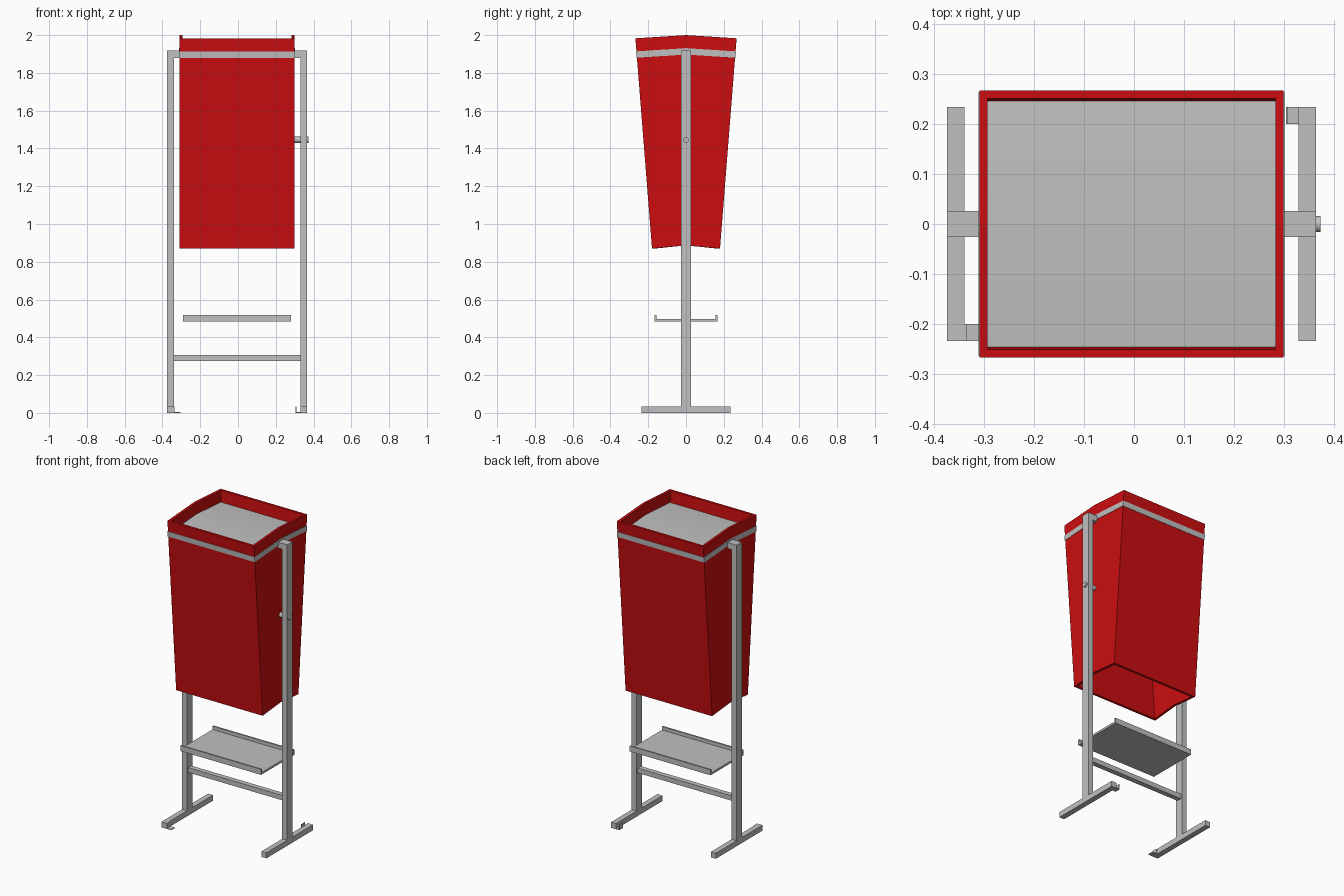
import bpy, bmesh, math

cube = bpy.data.objects.get("Cube")
if cube:
    bpy.data.objects.remove(cube, do_unlink=True)


def material(name, rgb):
    m = bpy.data.materials.new(name)
    m.use_nodes = True
    m.diffuse_color = (*rgb, 1)
    m.node_tree.nodes["Principled BSDF"].inputs["Base Color"].default_value = (*rgb, 1)
    return m


RED = material("red paint", (0.6, 0.004, 0.005))
GREY = material("grey metal", (0.53, 0.53, 0.53))

CX = -0.005      # middle of the stand
HALF_X = 0.305   # half width of the bin
PEAK = 0.017     # rise of the bin's edges at mid depth
WALL = 0.016


def add_object(name, bm, mat):
    bmesh.ops.recalc_face_normals(bm, faces=bm.faces)
    mesh = bpy.data.meshes.new(name)
    bm.to_mesh(mesh)
    bm.free()
    mesh.materials.append(mat)
    obj = bpy.data.objects.new(name, mesh)
    bpy.context.collection.objects.link(obj)
    return obj


def box(name, x, y, z, mat=GREY):
    bm = bmesh.new()
    bmesh.ops.create_cube(bm, size=1)
    for v in bm.verts:
        for i, (lo, hi) in enumerate((x, y, z)):
            v.co[i] = lo if v.co[i] < 0 else hi
    return add_object(name, bm, mat)


def ring(bm, z, inset):
    """Tapering bin section whose sides rise to a shallow peak."""
    hx = HALF_X - inset
    hy = 0.18 + (z - 0.87) * 0.079 - inset
    pts = [(-1, -1), (1, -1), (1, 0), (1, 1), (-1, 1), (-1, 0)]
    return [bm.verts.new((CX + sx * hx, sy * hy, z + PEAK * (1 - abs(sy))))
            for sx, sy in pts]


def bridge(bm, a, b):
    for i in range(len(a)):
        j = (i + 1) % len(a)
        bm.faces.new((a[i], a[j], b[j], b[i]))


def sleeve(name, z0, z1, outer, inner, mat):
    bm = bmesh.new()
    loops = [ring(bm, z, d) for z, d in
             ((z0, outer), (z1, outer), (z1, inner), (z0, inner))]
    for i in range(4):
        bridge(bm, loops[i], loops[(i + 1) % 4])
    return add_object(name, bm, mat)


# Hollow bin and the metal band around it
sleeve("bin_body", 0.87, 1.983, 0, WALL, RED)
sleeve("bin_band", 1.88, 1.914, -0.002, 0.004, GREY)

# Slightly bent plate closing the bin below its rim
bm = bmesh.new()
low, high = ring(bm, 1.898, WALL), ring(bm, 1.91, WALL)
bridge(bm, low, high)
for r in (low, high):
    bm.faces.new((r[0], r[1], r[2], r[5]))
    bm.faces.new((r[5], r[2], r[3], r[4]))
plate = add_object("bin_inner_plate", bm, GREY)
bpy.context.view_layer.objects.active = plate
plate.select_set(True)
bpy.ops.object.shade_smooth_by_angle(angle=math.radians(30))
plate.select_set(False)

# Stand: post, foot and hanging arm on each side
for side, s in (("right", -1), ("left", 1)):
    def span(a, b):
        return tuple(sorted((CX + s * a, CX + s * b)))
    box(side + "_post", span(0.335, 0.37), (-0.026, 0.026), (0.035, 1.88))
    box(side + "_foot", span(0.335, 0.37), (-0.235, 0.235), (0, 0.035))
    box(side + "_arm", span(0.304, 0.37), (-0.026, 0.026), (1.88, 1.918))

# Small angle brackets at opposite foot ends
for side, x, y in (("right", -0.34, -0.235), ("left", 0.305, 0.2)):
    box(side + "_bracket_base", (x, x + 0.035), (y, y + 0.035), (0, 0.004))
    box(side + "_bracket_lip", (x, x + 0.004), (y, y + 0.035), (0.004, 0.035))

box("cross_bar", (-0.34, 0.33), (-0.016, 0.016), (0.275, 0.306))

# Shallow tray with front and back lips
TRAY_X = (-0.29, 0.28)
box("tray_plate", TRAY_X, (-0.167, 0.167), (0.483, 0.496))
for name, s in (("front", -1), ("back", 1)):
    box("tray_" + name + "_lip", TRAY_X, sorted((s * 0.157, s * 0.167)), (0.496, 0.518))

# Locking pin through the left post
bm = bmesh.new()
bmesh.ops.create_cone(bm, cap_ends=True, segments=24, radius1=0.016, radius2=0.016, depth=0.08)
for v in bm.verts:
    v.co = (v.co.z + 0.334, v.co.y, v.co.x + 1.446)
pin = add_object("locking_pin", bm, GREY)
bpy.context.view_layer.objects.active = pin
pin.select_set(True)
bpy.ops.object.shade_smooth_by_angle(angle=math.radians(40))
pin.select_set(False)
